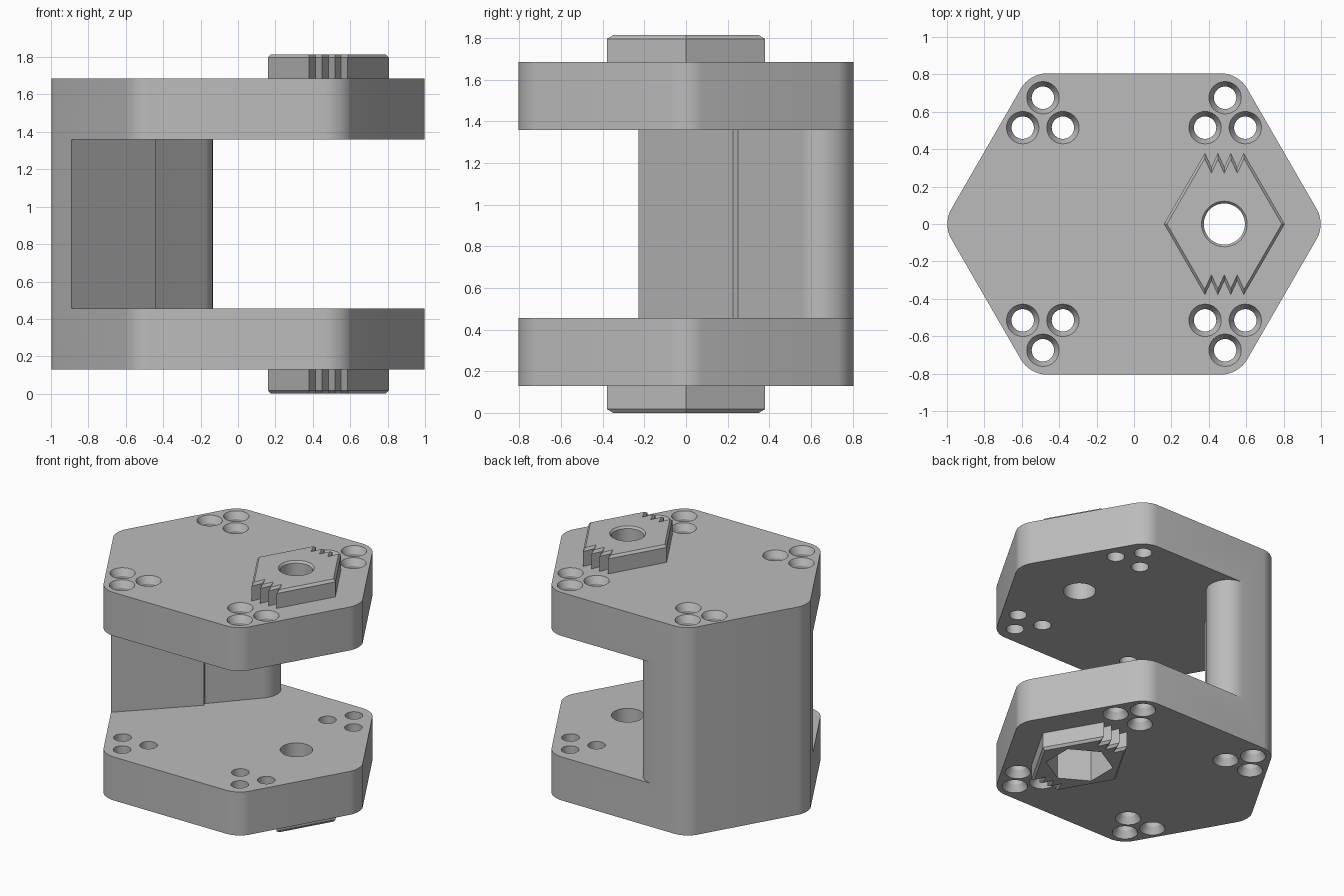
import bpy, bmesh, math

cube = bpy.data.objects.get("Cube")
if cube:
    bpy.data.objects.remove(cube, do_unlink=True)

grey = bpy.data.materials.new("plain grey")
grey.use_nodes = True
COLOUR = (0.5, 0.5, 0.5, 1)
grey.diffuse_color = COLOUR
grey.node_tree.nodes["Principled BSDF"].inputs["Base Color"].default_value = COLOUR

# Levels
FOOT, LOW, HIGH, ROOF, TOP = 0.13, 0.455, 1.36, 1.685, 1.815
BOSS_X = 0.483


def finish(bm, name, helper=False):
    bmesh.ops.recalc_face_normals(bm, faces=bm.faces)
    mesh = bpy.data.meshes.new(name)
    bm.to_mesh(mesh)
    bm.free()
    ob = bpy.data.objects.new(name, mesh)
    bpy.context.collection.objects.link(ob)
    mesh.materials.append(grey)
    if helper:
        ob.hide_render = True
    return ob


def prism(bm, outline, z0, z1):
    """Extrude an outline upward; returns the end face."""
    base = bm.faces.new([bm.verts.new((x, y, z0)) for x, y in outline])
    out = bmesh.ops.extrude_face_region(bm, geom=[base])["geom"]
    bmesh.ops.translate(bm, vec=(0, 0, z1 - z0),
                        verts=[g for g in out if isinstance(g, bmesh.types.BMVert)])
    return [g for g in out if isinstance(g, bmesh.types.BMFace)][0]


def ring_stack(bm, x, y, profile, sides):
    """Closed round solid from (radius, height) pairs."""
    rings = [[bm.verts.new((x + r * math.cos(math.tau * i / sides),
                            y + r * math.sin(math.tau * i / sides), z))
              for i in range(sides)] for r, z in profile]
    for a, b in zip(rings, rings[1:]):
        for i in range(sides):
            j = (i + 1) % sides
            bm.faces.new((a[i], a[j], b[j], b[i]))
    bm.faces.new(rings[0][::-1])
    bm.faces.new(rings[-1])


def cut(ob, cutter):
    mod = ob.modifiers.new("cut", "BOOLEAN")
    mod.operation, mod.solver, mod.object = "DIFFERENCE", "EXACT", cutter
    bpy.context.view_layer.objects.active = ob
    bpy.ops.object.modifier_apply(modifier=mod.name)


# Rounded hexagonal body
bm = bmesh.new()
half = 0.805
tip = 1.023
flat = tip - half / math.sqrt(3)
prism(bm, [(tip, 0), (flat, half), (-flat, half), (-tip, 0), (-flat, -half), (flat, -half)],
      FOOT, ROOF)
upright = [e for e in bm.edges if abs(e.verts[0].co.z - e.verts[1].co.z) > 1]
bmesh.ops.bevel(bm, geom=upright, offset=0.087, segments=8, profile=0.5, affect="EDGES")
body = finish(bm, "body")

# Throat between the plates, leaving the rear side wall
r = 0.15
cx, cy = -0.285, half - r
arc = [(cx + r * math.cos(math.radians(a)), cy + r * math.sin(math.radians(a)))
       for a in range(90, -49, -6)]
bm = bmesh.new()
prism(bm, [(-1.2, -0.54), (-1.2, -1.2), (1.3, -1.2), (1.3, 1.2), (cx, 1.2)]
      + arc + [(-0.45, 0.25), (-0.44, 0.225)], LOW, HIGH)
throat = finish(bm, "throat_cutter", True)
cut(body, throat)

# Countersunk screw holes, three at each corner
bm = bmesh.new()
for sx in (-1, 1):
    for sy in (-1, 1):
        for x, y in ((0.487, 0.675), (0.595, 0.515), (0.38, 0.515)):
            ring_stack(bm, sx * x, sy * y,
                       [(0.092, FOOT - 0.01), (0.06, FOOT + 0.05),
                        (0.06, ROOF - 0.05), (0.092, ROOF + 0.01)], 32)
screws = finish(bm, "screw_hole_cutter", True)
cut(body, screws)

# Toothed diamond bosses on both outer faces
teeth = [(-0.1035 + 0.0345 * i, 0.38 if i % 2 == 0 else 0.305) for i in range(7)]
diamond = [(-0.323, 0)] + teeth + [(0.323, 0)] + [(x, -y) for x, y in reversed(teeth)]
bosses = []
for name, sign, level in (("top_boss", 1, ROOF), ("bottom_boss", -1, FOOT)):
    bm = bmesh.new()
    cap = prism(bm, diamond, 0, 0.13)
    bmesh.ops.inset_region(bm, faces=[cap], thickness=0.014, use_even_offset=True)
    rim = set(cap.verts)
    for v in bm.verts:
        if v.co.z > 0.1 and v not in rim:
            v.co.z -= 0.018
    for v in bm.verts:
        v.co = (v.co.x + BOSS_X, v.co.y, level + sign * v.co.z)
    bosses.append(finish(bm, name))

# Main bore and the hexagonal nut pocket
bm = bmesh.new()
ring_stack(bm, BOSS_X, 0, [(0.11, 0.2), (0.11, TOP - 0.015), (0.13, TOP + 0.01)], 48)
bore = finish(bm, "bore_cutter", True)
bm = bmesh.new()
prism(bm, [(BOSS_X + 0.23 * math.sin(math.tau * i / 6), 0.23 * math.cos(math.tau * i / 6))
           for i in range(6)], -0.1, 0.3)
pocket = finish(bm, "nut_pocket_cutter", True)
for ob in [body] + bosses:
    cut(ob, bore)
    cut(ob, pocket)

for helper in (throat, screws, bore, pocket):
    bpy.data.objects.remove(helper, do_unlink=True)

# Smooth the rounds, keep hard edges
bpy.ops.object.select_all(action="DESELECT")
for ob in [body] + bosses:
    ob.select_set(True)
bpy.context.view_layer.objects.active = body
bpy.ops.object.shade_smooth_by_angle(angle=math.radians(25))
